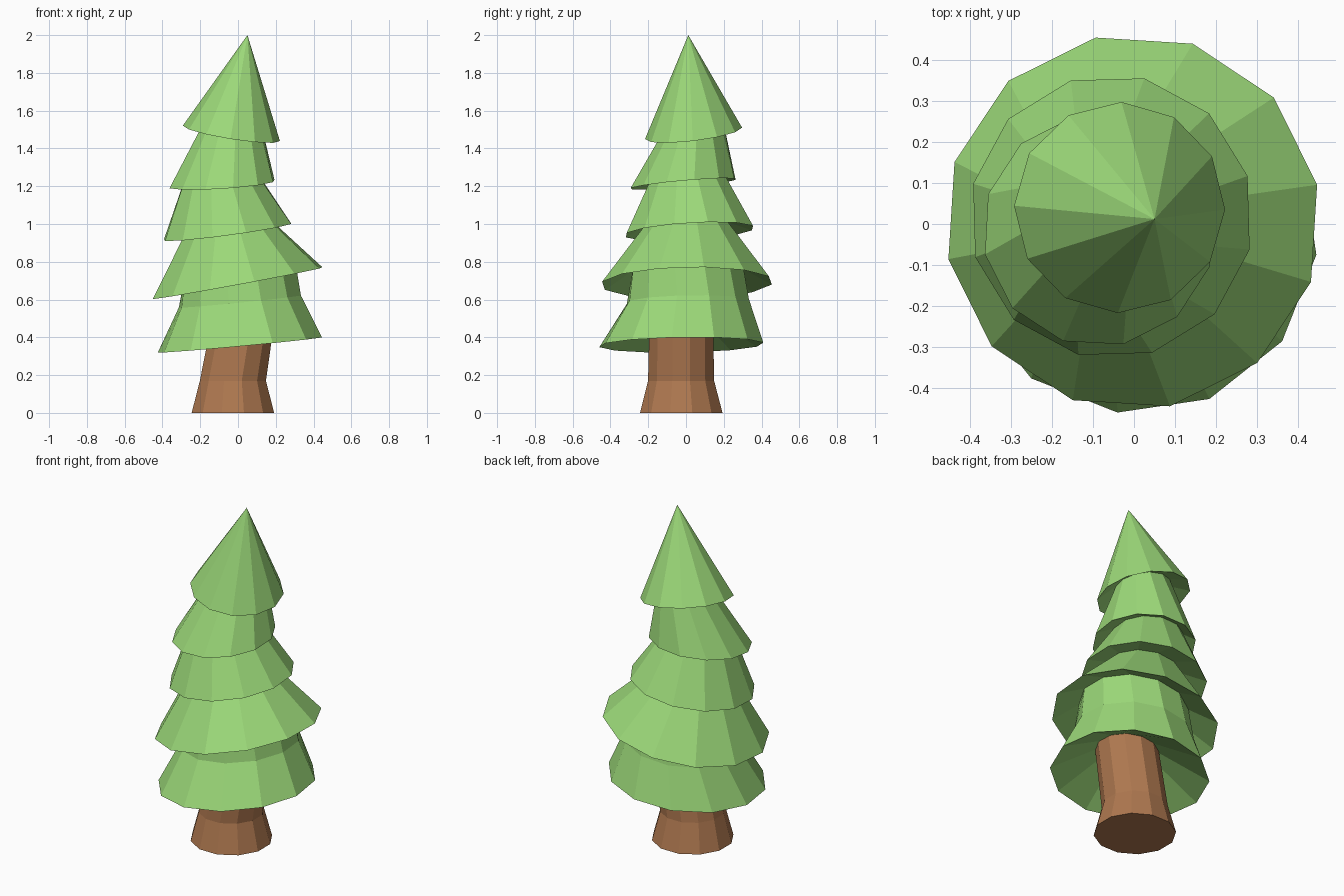
import bpy, bmesh
from math import sin, cos, radians

if "Cube" in bpy.data.objects:
    bpy.data.objects.remove(bpy.data.objects["Cube"])

SIDES = 12


def make_material(name, color):
    mat = bpy.data.materials.new(name)
    mat.diffuse_color = color
    mat.use_nodes = True
    mat.node_tree.nodes["Principled BSDF"].inputs["Base Color"].default_value = mat.diffuse_color
    return mat


def loft(name, rings, mat, cap_start=False, apex=None):
    """Skin tilted rings, each (x, y, z, radius, x slope, y slope, turn in degrees)."""
    bm = bmesh.new()
    loops = []
    for x, y, z, r, sx, sy, turn in rings:
        loop = []
        for i in range(SIDES):
            a = radians(turn + 360 * i / SIDES)
            dx, dy = r * cos(a), r * sin(a)
            loop.append(bm.verts.new((x + dx, y + dy, z + sx * dx + sy * dy)))
        loops.append(loop)
    for low, high in zip(loops, loops[1:]):
        for i in range(SIDES):
            j = (i + 1) % SIDES
            bm.faces.new((low[i], low[j], high[j], high[i]))
    if cap_start:
        bm.faces.new(loops[0][::-1])
    if apex:
        tip = bm.verts.new(apex)
        for i in range(SIDES):
            bm.faces.new((loops[-1][i], loops[-1][(i + 1) % SIDES], tip))
    bm.normal_update()
    mesh = bpy.data.meshes.new(name)
    bm.to_mesh(mesh)
    bm.free()
    mesh.materials.append(mat)
    obj = bpy.data.objects.new(name, mesh)
    bpy.context.collection.objects.link(obj)
    return obj


green = make_material("foliage_green", (0.33, 0.69, 0.19, 1))
brown = make_material("bark_brown", (0.43, 0.19, 0.08, 1))

# Trunk, flared at the foot and leaning slightly to the right
loft("trunk", [
    (-0.027, -0.025, 0.00, 0.226, 0, 0, 15),
    (-0.027, -0.026, 0.17, 0.181, 0, 0, 15),
    (0.030, -0.025, 0.51, 0.174, 0.09, 0.02, 15),
], brown, cap_start=True)

# Foliage, one skin: underside, then rim and neck of each tier up to the tip
loft("foliage", [
    (0.030, -0.025, 0.50, 0.172, 0.09, 0.02, 20),
    (0.010, -0.025, 0.36, 0.437, 0.093, 0.017, 23.4),    # tier 1 rim
    (0.010, 0.010, 0.59, 0.328, 0.10, 0.02, 20),         # tier 1 bend
    (0.010, 0.010, 0.77, 0.300, 0.15, 0.02, 16),         # tier 1 neck
    (-0.003, 0.005, 0.687, 0.458, 0.185, 0.02, 11.4),    # tier 2 rim
    (-0.055, 0.002, 1.01, 0.215, 0.13, 0.05, 14),        # tier 2 neck
    (-0.055, 0.018, 0.96, 0.346, 0.134, 0.06, 16.6),     # tier 3 rim
    (-0.088, 0.008, 1.25, 0.200, 0.06, 0.08, 14),        # tier 3 neck
    (-0.085, -0.015, 1.212, 0.284, 0.064, 0.09, 12),     # tier 4 rim
    (-0.025, 0.045, 1.53, 0.152, -0.12, 0.10, 5),        # tier 4 neck
    (-0.035, 0.040, 1.48, 0.257, -0.157, 0.12, -1),      # tier 5 rim
], green, apex=(0.05, 0.012, 2.0))
